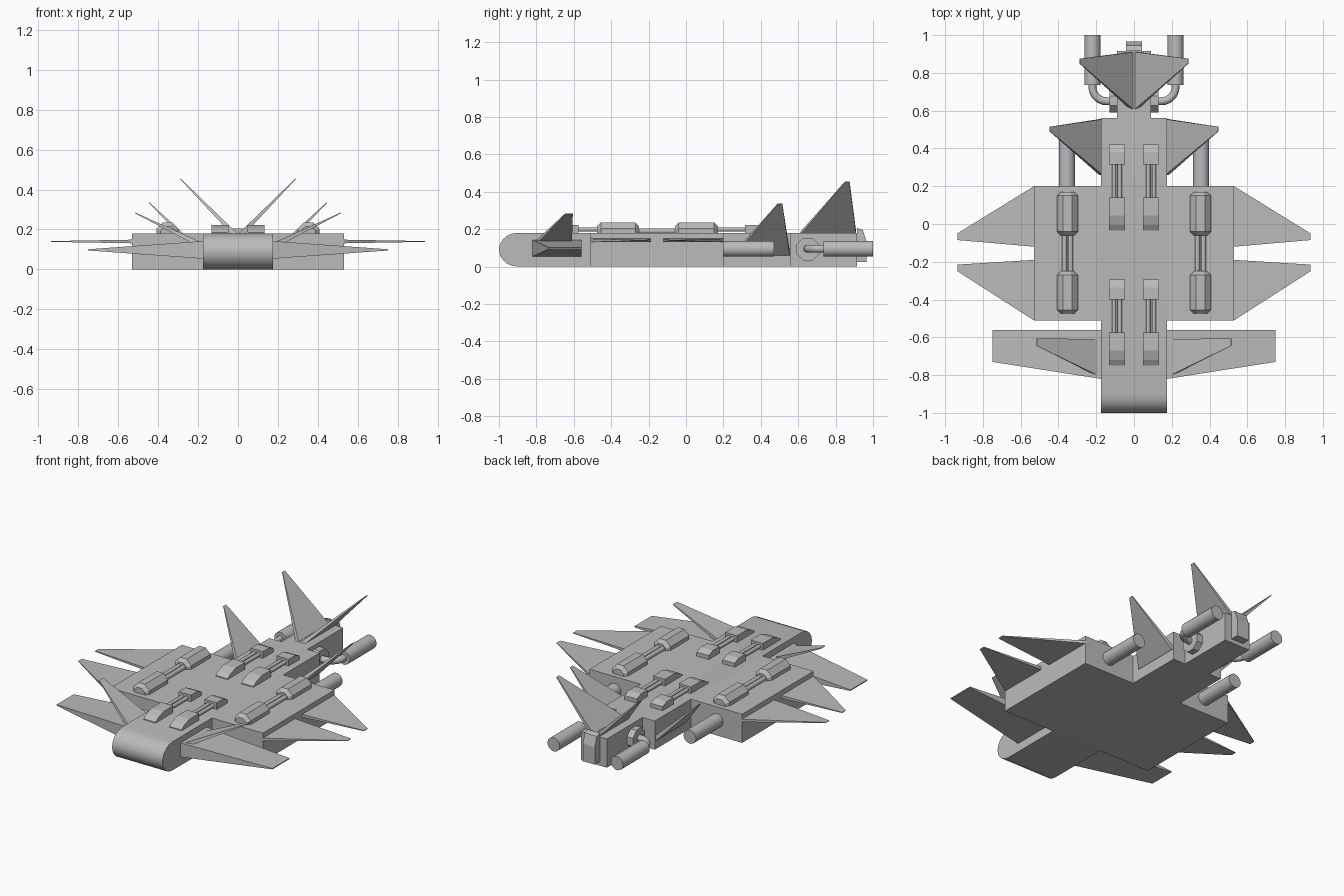
import bpy, bmesh, math
from mathutils import Vector, Matrix

cube = bpy.data.objects.get("Cube")
if cube:
    bpy.data.objects.remove(cube, do_unlink=True)

grey = bpy.data.materials.new("hull_grey")
grey.use_nodes = True
COLOUR = (0.5, 0.5, 0.5, 1)
grey.diffuse_color = COLOUR
grey.node_tree.nodes["Principled BSDF"].inputs["Base Color"].default_value = COLOUR


def finish(name, bm, mirror=False, smooth=False):
    bmesh.ops.recalc_face_normals(bm, faces=bm.faces)
    mesh = bpy.data.meshes.new(name)
    bm.to_mesh(mesh)
    bm.free()
    mesh.materials.append(grey)
    ob = bpy.data.objects.new(name, mesh)
    bpy.context.collection.objects.link(ob)
    if mirror:
        mod = ob.modifiers.new("mirror", 'MIRROR')
        mod.use_mirror_merge = False
    if smooth:
        bpy.ops.object.select_all(action='DESELECT')
        ob.select_set(True)
        bpy.context.view_layer.objects.active = ob
        bpy.ops.object.shade_smooth_by_angle(angle=math.radians(35))
    return ob


def extrude_profile(name, profile, x0, x1, mirror=False, smooth=False):
    """Sweep a (y, z) outline from x0 to x1."""
    bm = bmesh.new()
    face = bm.faces.new([bm.verts.new((x0, y, z)) for y, z in profile])
    ext = bmesh.ops.extrude_face_region(bm, geom=[face])
    moved = [g for g in ext["geom"] if isinstance(g, bmesh.types.BMVert)]
    bmesh.ops.translate(bm, verts=moved, vec=(x1 - x0, 0, 0))
    return finish(name, bm, mirror, smooth)


def box(name, x0, x1, y0, y1, z0, z1):
    return extrude_profile(name, [(y0, z0), (y1, z0), (y1, z1), (y0, z1)], x0, x1)


def fin(name, root, tip, root_half, tip_half):
    """Tapered blade between a root edge and a tip edge, on both sides."""
    span = Vector(tip[0]) - Vector(root[0])
    chord = Vector(root[1]) - Vector(root[0])
    normal = span.cross(chord).normalized()
    bm = bmesh.new()
    for edge, half in ((root, root_half), (tip, tip_half)):
        for p in edge:
            for s in (-half, half):
                bm.verts.new(Vector(p) + normal * s)
    bmesh.ops.convex_hull(bm, input=bm.verts)
    bmesh.ops.dissolve_limit(bm, angle_limit=0.01, verts=bm.verts, edges=bm.edges)
    return finish(name, bm, True)


def rod(name, x, y0, y1, z, radius, sides=16, smooth=True, chamfer=0.0):
    """Cylinder along y, on both sides; the ends can be chamfered."""
    bm = bmesh.new()
    turn = Matrix.Rotation(math.pi / 2, 4, 'X') @ Matrix.Rotation(math.pi / sides, 4, 'Z')
    bmesh.ops.create_cone(bm, cap_ends=True, segments=sides, radius1=radius,
                          radius2=radius, depth=y1 - y0,
                          matrix=Matrix.Translation((x, (y0 + y1) / 2, z)) @ turn)
    if chamfer:
        rims = [e for e in bm.edges if abs(e.verts[0].co.y - e.verts[1].co.y) < 1e-4]
        bmesh.ops.bevel(bm, geom=rims, offset=chamfer, segments=1, affect='EDGES')
    return finish(name, bm, True, smooth)


# Hull: long spine with a rounded nose, wide mid body, narrow tail
TOP = 0.18
nose = []
for i in range(11):
    a = math.pi / 2 + math.pi * i / 10
    nose.append((-0.9 + 0.1 * math.cos(a), 0.09 + 0.09 * math.sin(a)))
extrude_profile("spine", nose + [(0.56, 0), (0.56, TOP)], -0.175, 0.175, smooth=True)
box("mid_body", -0.53, 0.53, -0.51, 0.2, 0, TOP)
box("tail_body", -0.09, 0.09, 0.56, 0.915, 0, TOP)
extrude_profile("tail_block", [(0.915, 0.025), (0.965, 0.025), (0.965, 0.135),
                               (0.945, 0.195), (0.915, 0.205)], -0.042, 0.042)

# Wings
fin("front_wing", [(0.175, -0.82, 0.098), (0.175, -0.56, 0.098)],
    [(0.75, -0.73, 0.098), (0.75, -0.56, 0.098)], 0.044, 0.003)
fin("side_wing_front", [(0.53, -0.51, 0.14), (0.53, -0.19, 0.14)],
    [(0.935, -0.25, 0.14), (0.935, -0.215, 0.14)], 0.009, 0.002)
fin("side_wing_rear", [(0.53, -0.12, 0.14), (0.53, 0.2, 0.14)],
    [(0.935, -0.085, 0.14), (0.935, -0.05, 0.14)], 0.009, 0.002)

# Canted fins
fin("front_fin", [(0.2, -0.8, 0.13), (0.2, -0.61, 0.13)],
    [(0.515, -0.645, 0.283), (0.515, -0.605, 0.283)], 0.012, 0.002)
fin("middle_fin", [(0.175, 0.26, 0.07), (0.175, 0.555, 0.07)],
    [(0.445, 0.49, 0.335), (0.445, 0.515, 0.335)], 0.014, 0.002)
fin("tail_fin", [(0.015, 0.61, 0.175), (0.015, 0.91, 0.175)],
    [(0.288, 0.85, 0.453), (0.288, 0.875, 0.453)], 0.012, 0.002)

# Engines
rod("middle_engine", 0.355, 0.15, 0.47, 0.095, 0.043)
rod("tail_engine", 0.22, 0.735, 1.0, 0.095, 0.043)

# Octagonal flanges with bent pipes feeding the tail engines
flange = []
for i in range(8):
    a = math.pi / 8 + math.pi * i / 4
    flange.append((0.652 + 0.066 * math.cos(a), 0.093 + 0.066 * math.sin(a)))
extrude_profile("pipe_flange", flange, 0.085, 0.13, mirror=True)

path = [Vector((0.1, 0.65, 0.095))]
for i in range(8):
    a = math.pi / 2 * i / 7
    path.append(Vector((0.145 + 0.075 * math.sin(a), 0.725 - 0.075 * math.cos(a), 0.095)))
path.append(Vector((0.22, 0.745, 0.095)))
bm = bmesh.new()
rings = []
for i, p in enumerate(path):
    along = (path[min(i + 1, len(path) - 1)] - path[max(i - 1, 0)]).normalized()
    up = Vector((0, 0, 1))
    side = along.cross(up)
    angles = [math.tau * k / 12 for k in range(12)]
    rings.append([bm.verts.new(p + 0.021 * (side * math.cos(a) + up * math.sin(a)))
                  for a in angles])
for r0, r1 in zip(rings, rings[1:]):
    for k in range(12):
        n = (k + 1) % 12
        bm.faces.new((r0[k], r0[n], r1[n], r1[k]))
bm.faces.new(rings[0])
bm.faces.new(rings[-1])
finish("engine_pipe", bm, True, True)

# Deck launchers: sloped front block, twin rods, rear block
for label, y in (("front", -0.75), ("rear", -0.035)):
    extrude_profile(f"{label}_launcher_nose",
                    [(y, 0.17), (y, 0.185), (y + 0.03, 0.205), (y + 0.08, 0.222),
                     (y + 0.175, 0.222), (y + 0.175, 0.17)], 0.048, 0.132, mirror=True)
    extrude_profile(f"{label}_launcher_back",
                    [(y + 0.35, 0.17), (y + 0.35, 0.222), (y + 0.415, 0.222),
                     (y + 0.455, 0.205), (y + 0.455, 0.17)], 0.048, 0.132, mirror=True)
    for x in (0.075, 0.106):
        rod(f"{label}_launcher_rod", x, y + 0.16, y + 0.36, 0.198, 0.012, 12)

# Side pods: half-sunk octagonal barrels joined by twin rods
for label, y0, y1 in (("front", -0.475, -0.25), ("rear", -0.06, 0.17)):
    rod(f"{label}_pod", 0.352, y0, y1, TOP, 0.06, 8, False, 0.02)
for x in (0.336, 0.368):
    rod("pod_rod", x, -0.28, -0.03, 0.19, 0.014, 12)
